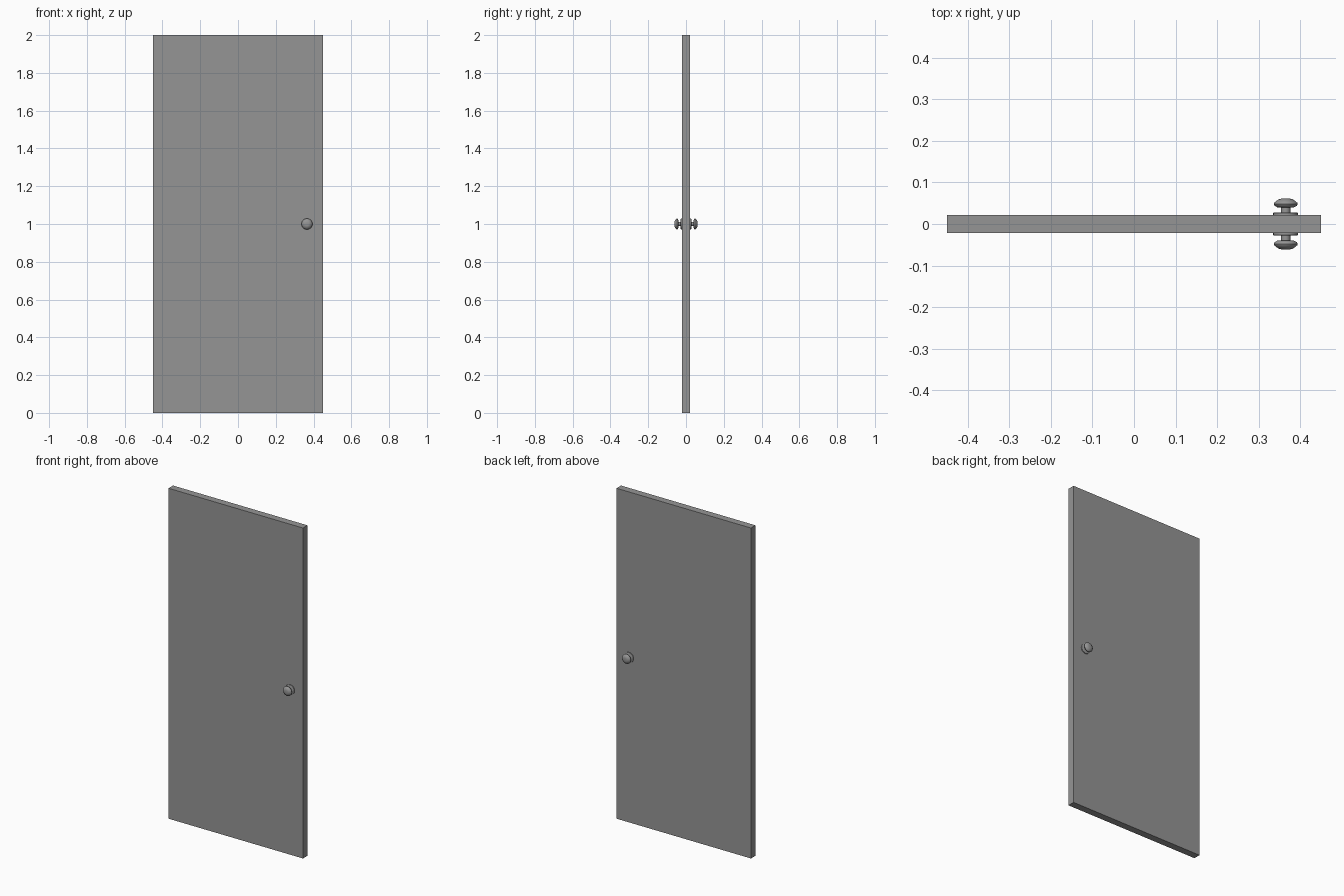
import bpy, bmesh, math
from mathutils import Matrix, Vector

cube = bpy.data.objects.get("Cube")
if cube:
    bpy.data.objects.remove(cube, do_unlink=True)

HALF = 0.0215               # half thickness of the door
KNOB = Vector((0.365, 0, 1.0))


def material(name, rgb):
    mat = bpy.data.materials.new(name)
    mat.use_nodes = True
    mat.diffuse_color = (*rgb, 1)
    mat.node_tree.nodes["Principled BSDF"].inputs["Base Color"].default_value = (*rgb, 1)
    return mat


grey = material("grey", (0.3, 0.3, 0.3))


def add_object(name, bm):
    mesh = bpy.data.meshes.new(name)
    bmesh.ops.recalc_face_normals(bm, faces=bm.faces[:])
    bm.to_mesh(mesh)
    bm.free()
    mesh.materials.append(grey)
    obj = bpy.data.objects.new(name, mesh)
    bpy.context.collection.objects.link(obj)
    return obj


def lathe(name, profile, side, steps=24):
    """Spin (radius, depth) points about the knob axis, on one face of the door."""
    bm = bmesh.new()
    verts = [bm.verts.new(KNOB + Vector((r, side * y, 0))) for r, y in profile]
    edges = [bm.edges.new(pair) for pair in zip(verts, verts[1:])]
    bmesh.ops.spin(bm, geom=verts + edges, cent=KNOB, axis=(0, 1, 0),
                   angle=math.tau, steps=steps)
    bmesh.ops.remove_doubles(bm, verts=bm.verts[:], dist=1e-5)
    obj = add_object(name, bm)
    bpy.ops.object.select_all(action='DESELECT')
    obj.select_set(True)
    bpy.context.view_layer.objects.active = obj
    bpy.ops.object.shade_smooth_by_angle(angle=math.radians(40))


# Door slab
bm = bmesh.new()
bmesh.ops.create_cube(bm, size=1, matrix=Matrix.Translation((0, 0, 1)) @
                      Matrix.Diagonal((0.9, 2 * HALF, 2, 1)))
add_object("door_panel", bm)

# Rosette, stem and knob on both faces
rosette = [(0, HALF), (0.03, HALF), (0.03, 0.0265), (0.027, 0.028), (0, 0.028)]
stem = [(0.011, 0.028), (0.011, 0.041)]
knob = [(0, 0.04), (0.02, 0.04), (0.027, 0.044), (0.029, 0.048), (0.028, 0.051),
        (0.018, 0.059), (0.01, 0.061), (0, 0.061)]
for label, side in (("front", -1), ("back", 1)):
    lathe(label + "_rosette", rosette, side)
    lathe(label + "_stem", stem, side)
    lathe(label + "_knob", knob, side)
